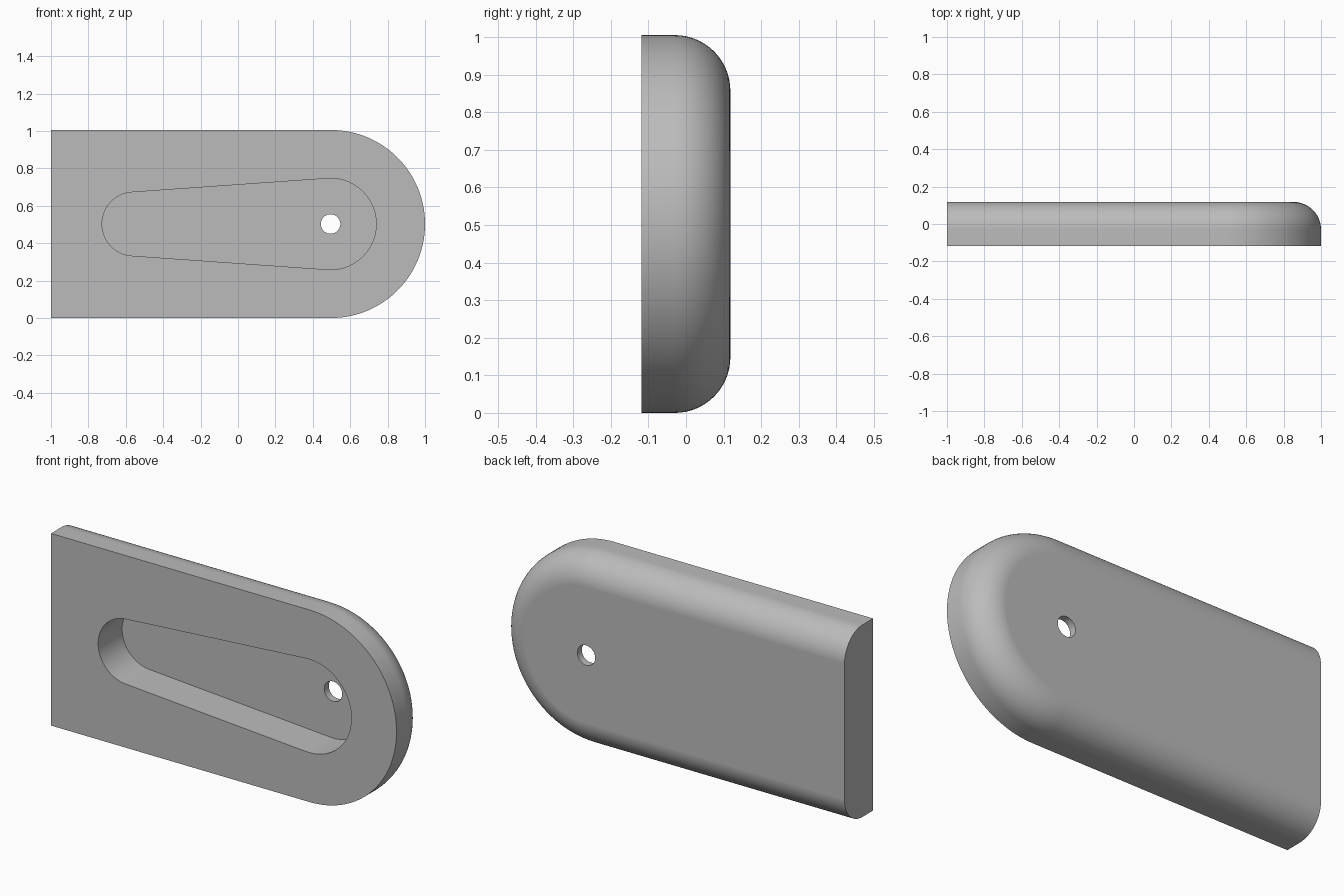
import bpy, bmesh
from math import sin, cos, pi, asin, radians

cube = bpy.data.objects.get("Cube")
if cube:
    bpy.data.objects.remove(cube, do_unlink=True)

FRONT, BACK = -0.118, 0.118
RADIUS = 0.5025          # rounded end and half height
CX, CZ = 1 - RADIUS, RADIUS
FILLET = 0.148
FLOOR = 0.08             # pocket floor

grey = bpy.data.materials.new("plain_grey")
grey.use_nodes = True
colour = (0.5, 0.5, 0.5, 1)
grey.diffuse_color = colour
grey.node_tree.nodes["Principled BSDF"].inputs["Base Color"].default_value = colour


def arc(x, r, start, end, steps):
    angles = [start + (end - start) * i / steps for i in range(steps + 1)]
    return [(x + r * cos(a), CZ + r * sin(a)) for a in angles]


def loft(name, rows):
    """Skin a stack of (y, outline) rows and cap both ends."""
    bm = bmesh.new()
    rings = [[bm.verts.new((x, y, z)) for x, z in pts] for y, pts in rows]
    n = len(rings[0])
    for a, b in zip(rings, rings[1:]):
        for i in range(n - 1):
            bm.faces.new((a[i], a[i + 1], b[i + 1], b[i]))
    # Closing side is one flat polygon through all rows
    bm.faces.new([r[-1] for r in rings] + [r[0] for r in reversed(rings)])
    bm.faces.new(rings[0])
    bm.faces.new(rings[-1])
    bmesh.ops.recalc_face_normals(bm, faces=bm.faces)
    mesh = bpy.data.meshes.new(name)
    bm.to_mesh(mesh)
    bm.free()
    mesh.materials.append(grey)
    obj = bpy.data.objects.new(name, mesh)
    bpy.context.collection.objects.link(obj)
    return obj


def body_outline(inset):
    r = RADIUS - inset
    return [(-1, CZ - r)] + arc(CX, r, -pi / 2, pi / 2, 64) + [(-1, CZ + r)]


# Plate with one rounded end and a filleted back edge
rows = [(FRONT, body_outline(0))]
for i in range(17):
    t = pi / 2 * i / 16
    rows.append((BACK - FILLET * (1 - sin(t)), body_outline(FILLET * (1 - cos(t)))))
plate = loft("plate", rows)

# Tapered pocket: two circles joined by tangent lines
big_x, big_r, small_x, small_r = 0.495, 0.244, -0.557, 0.17
tilt = pi / 2 - asin((big_r - small_r) / (big_x - small_x))
tilt = pi - tilt
pocket = arc(big_x, big_r, -tilt, tilt, 48) + arc(small_x, small_r, tilt, 2 * pi - tilt, 40)
pocket_cutter = loft("pocket_cutter", [(FRONT - 0.1, pocket), (FLOOR, pocket)])

# Round through hole
hole = arc(big_x, 0.052, 0, 2 * pi * 39 / 40, 39)
hole_cutter = loft("hole_cutter", [(FLOOR - 0.05, hole), (BACK + 0.1, hole)])

bpy.context.view_layer.objects.active = plate
plate.select_set(True)
for cutter in (pocket_cutter, hole_cutter):
    cutter.hide_render = True
    mod = plate.modifiers.new("cut", "BOOLEAN")
    mod.operation, mod.solver, mod.object = "DIFFERENCE", "EXACT", cutter
    bpy.ops.object.modifier_apply(modifier=mod.name)
    bpy.data.objects.remove(cutter, do_unlink=True)

# Smooth curves with crisp edges and flat large faces
bpy.ops.object.shade_smooth_by_angle(angle=radians(30))
weighted = plate.modifiers.new("flat_faces", "WEIGHTED_NORMAL")
weighted.keep_sharp = True
